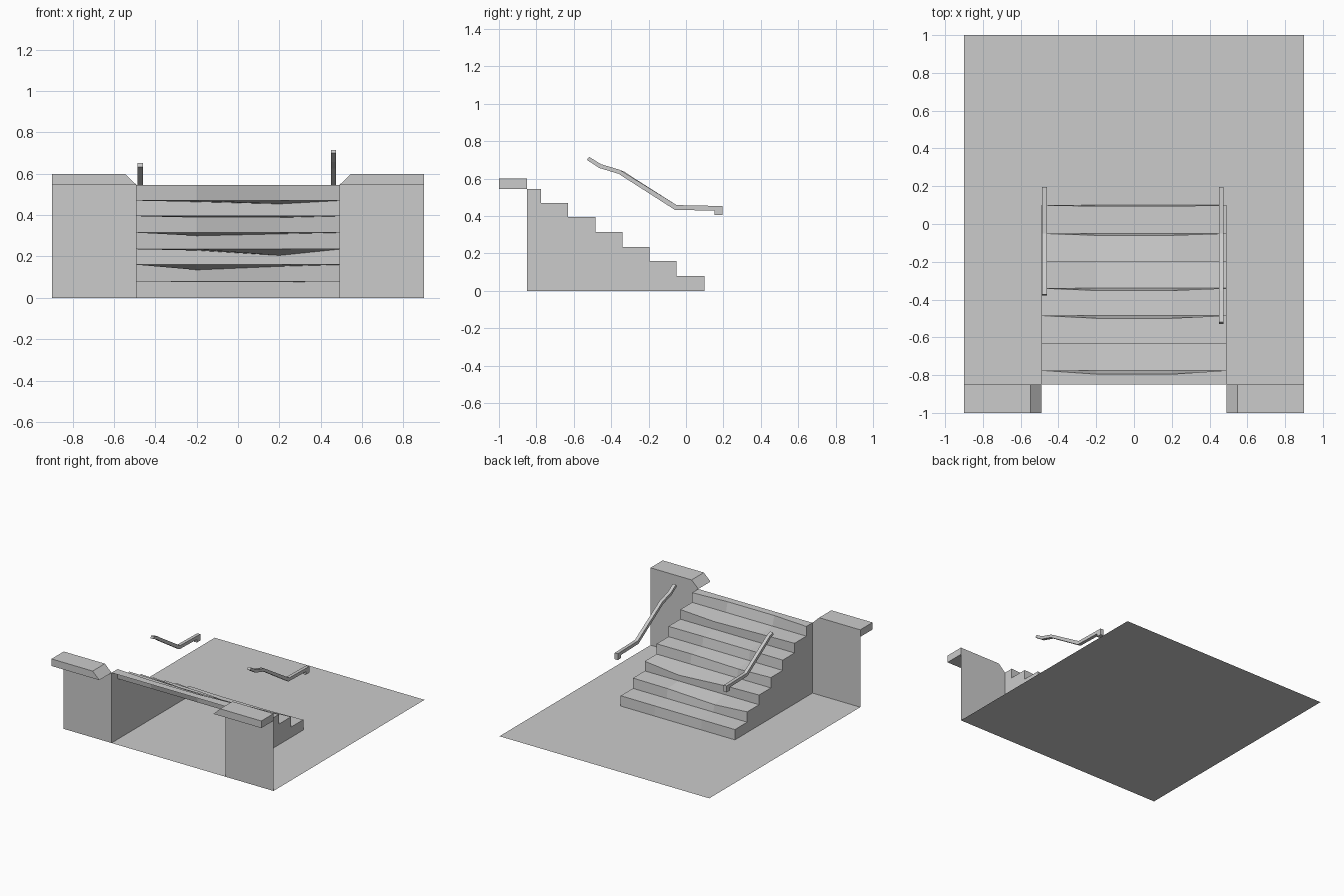
import bpy, bmesh

if "Cube" in bpy.data.objects:
    bpy.data.objects.remove(bpy.data.objects["Cube"])


def make_object(name, bm):
    mesh = bpy.data.meshes.new(name)
    bm.to_mesh(mesh)
    bm.free()
    ob = bpy.data.objects.new(name, mesh)
    bpy.context.collection.objects.link(ob)
    return ob


def polygon(name, points):
    bm = bmesh.new()
    bm.faces.new([bm.verts.new(p) for p in points])
    return make_object(name, bm)


def prism(name, points, offset):
    # Closed solid: flat outline pushed along an offset
    bm = bmesh.new()
    a = [bm.verts.new(p) for p in points]
    b = [bm.verts.new([p[i] + offset[i] for i in range(3)]) for p in points]
    bm.faces.new(a)
    bm.faces.new(b[::-1])
    for i in range(len(a)):
        j = (i + 1) % len(a)
        bm.faces.new((a[i], b[i], b[j], a[j]))
    bmesh.ops.recalc_face_normals(bm, faces=bm.faces)
    return make_object(name, bm)


# Ground sheet
polygon("ground_slab", [(-.9, -.85, 0), (.9, -.85, 0), (.9, 1, 0), (-.9, 1, 0)])

# Thin front walls and coping blocks with a bevelled inner end
for side, s in (("left", -1), ("right", 1)):
    polygon(side + "_wall", [(s * .49, -.85, 0), (s * .9, -.85, 0),
                             (s * .9, -.85, .545), (s * .49, -.85, .545)])
    prism(side + "_coping", [(s * .49, -1, .545), (s * .9, -1, .545),
                             (s * .9, -1, .6), (s * .547, -1, .6)], (0, .15, 0))

# Worn stairs: nosing y, tread z, backward wear, downward wear at two columns
steps = [(-.775, .545, .02, 0, 0),
         (-.63, .47, 0, .006, .016),
         (-.485, .395, .014, .007, .007),
         (-.34, .315, .012, .015, .006),
         (-.195, .235, 0, .006, .03),
         (-.05, .16, .01, .025, .008),
         (.10, .08, .006, .004, .004)]
a, b = -.2, .2
rows = [[(x, -.85, .545) for x in (-.49, a, b, .49)]]
for i, (y, z, back, dip_a, dip_b) in enumerate(steps):
    foot = steps[i + 1][1] if i + 1 < len(steps) else 0
    rows.append([(-.49, y, z), (a, y - back, z - dip_a),
                 (b, y - back, z - dip_b), (.49, y, z)])
    rows.append([(x, y, foot) for x in (-.49, a, b, .49)])
bm = bmesh.new()
grid = [[bm.verts.new(p) for p in row] for row in rows]
for r0, r1 in zip(grid, grid[1:]):
    for k in range(3):
        bm.faces.new((r0[k], r0[k + 1], r1[k + 1], r1[k]))
# Side cheeks of the stairs
for k, x in ((0, -.49), (3, .49)):
    bm.faces.new([row[k] for row in grid] + [bm.verts.new((x, -.85, 0))])
bmesh.ops.recalc_face_normals(bm, faces=bm.faces)
make_object("worn_stairs", bm)

# Handrails: side outline extruded across, one shorter than the other
lower = [(-.05, .458), (.195, .453), (.195, .404), (.153, .404),
         (.153, .428), (-.06, .433)]
right_top = [(-.36, .625), (-.465, .657), (-.53, .700), (-.518, .716),
             (-.455, .677), (-.355, .647)]
left_top = [(-.30, .588), (-.34, .617), (-.378, .633), (-.372, .652),
            (-.33, .637), (-.29, .61)]
for name, x, top in (("left_handrail", -.486, left_top),
                     ("right_handrail", .449, right_top)):
    prism(name, [(x, y, z) for y, z in lower + top], (.026, 0, 0))
